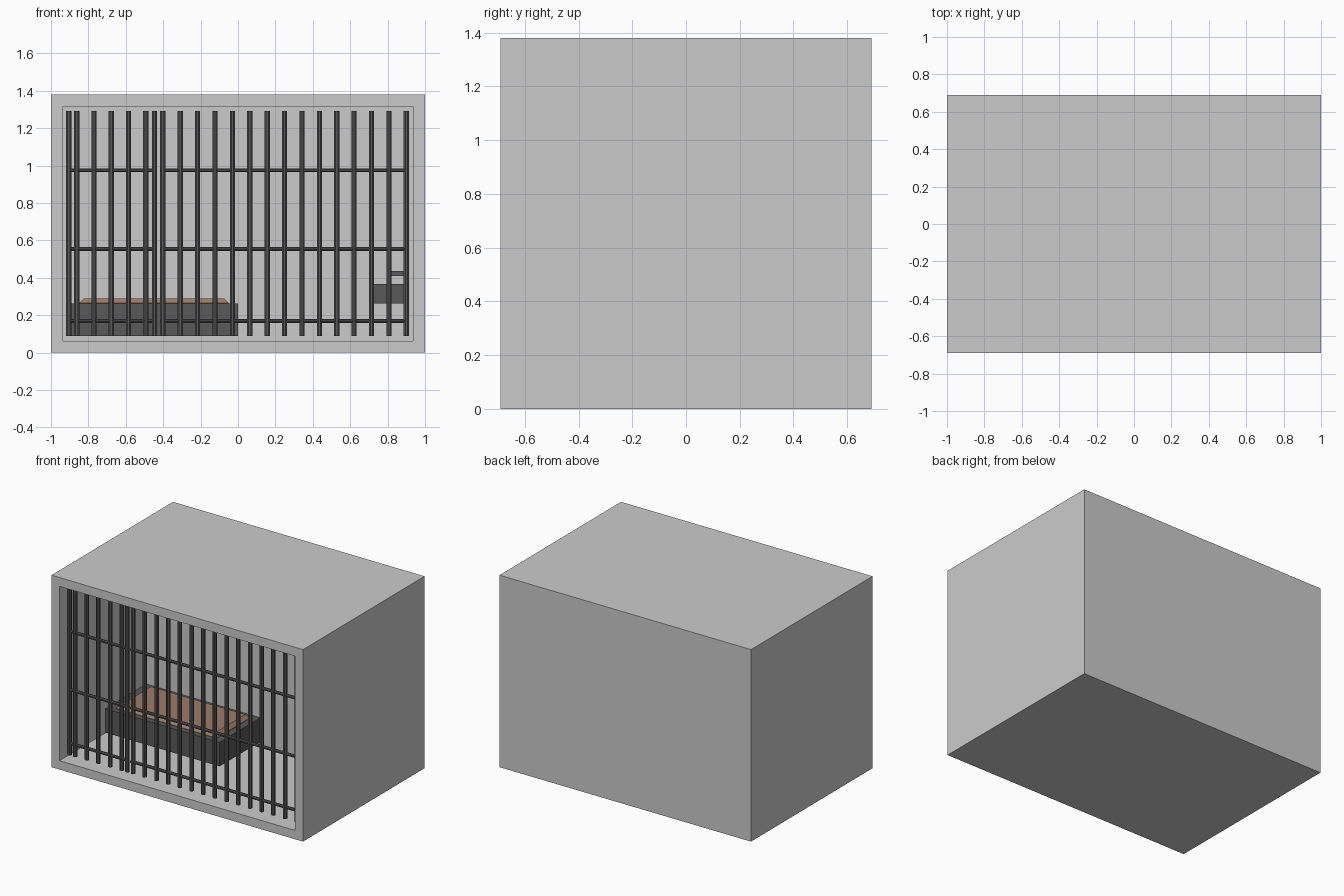
import bpy, bmesh
from math import pi
from mathutils import Matrix, Vector

if "Cube" in bpy.data.objects:
    bpy.data.objects.remove(bpy.data.objects["Cube"])


def material(name, rgb):
    m = bpy.data.materials.new(name)
    m.diffuse_color = (*rgb, 1)
    m.use_nodes = True
    m.node_tree.nodes["Principled BSDF"].inputs["Base Color"].default_value = m.diffuse_color
    return m


metal = material("dark_metal", (0.1, 0.1, 0.1))
cloth = material("brown_cloth", (0.33, 0.2, 0.14))


def finish(bm, name, mat=None):
    bmesh.ops.recalc_face_normals(bm, faces=bm.faces)
    me = bpy.data.meshes.new(name)
    bm.to_mesh(me)
    bm.free()
    ob = bpy.data.objects.new(name, me)
    bpy.context.collection.objects.link(ob)
    if mat:
        me.materials.append(mat)
    return ob


def box_bm(lo, hi):
    lo, hi = Vector(lo), Vector(hi)
    bm = bmesh.new()
    bmesh.ops.create_cube(bm, size=1, matrix=Matrix.Translation((lo + hi) / 2)
                          @ Matrix.Diagonal((*(hi - lo), 1)))
    return bm


def recess(bm, direction, rim, depth):
    """Inset the face looking along direction and push it inwards."""
    d = Vector(direction)
    bm.normal_update()
    face = max(bm.faces, key=lambda f: f.normal.dot(d))
    bmesh.ops.inset_region(bm, faces=[face], thickness=rim)
    inner = bmesh.ops.extrude_discrete_faces(bm, faces=[face])["faces"][0]
    bmesh.ops.translate(bm, verts=inner.verts, vec=-d * depth)


def rod(bm, a, b, radius):
    a, b = Vector(a), Vector(b)
    rot = (b - a).to_track_quat('Z', 'Y').to_matrix().to_4x4()
    bmesh.ops.create_cone(bm, cap_ends=True, segments=8, radius1=radius, radius2=radius,
                          depth=(b - a).length,
                          matrix=Matrix.Translation((a + b) / 2) @ rot @ Matrix.Rotation(pi / 8, 4, 'Z'))


# Cell shell with open front
bm = box_bm((-1, -0.69, 0), (1, 0.69, 1.38))
recess(bm, (0, -1, 0), 0.09, 0.945)
finish(bm, "cell_shell")

BAR_Y, BAR_R, RAIL_R = -0.617, 0.015, 0.011
RAILS = (0.17, 0.555, 0.975)


def grille(name, xs, x0, x1):
    bm = bmesh.new()
    for x in xs:
        rod(bm, (x, BAR_Y, 0.088), (x, BAR_Y, 1.292), BAR_R)
    for z in RAILS:
        rod(bm, (x0, BAR_Y, z), (x1, BAR_Y, z), RAIL_R)
    finish(bm, name, metal)


# Door and fixed bars
grille("door_bars", [-0.905] + [-0.862 + 0.0923 * i for i in range(5)] + [-0.447], -0.905, -0.447)
grille("fixed_bars", [-0.402 + 0.093 * i for i in range(15)], -0.418, 0.91)

# Bunk and mattress with sloped edge
finish(box_bm((-0.91, -0.21, 0.09), (0, 0.255, 0.262)), "bunk_base", metal)
bm = box_bm((-0.85, -0.17, 0.255), (-0.05, 0.215, 0.29))
top = [e for e in bm.edges if all(v.co.z > 0.28 for v in e.verts)]
bmesh.ops.bevel(bm, geom=top, offset=0.025, segments=1, affect='EDGES', profile=0.5)
finish(bm, "mattress", cloth)

# Wall basin and spout
bm = box_bm((0.72, -0.14, 0.262), (0.91, 0.1, 0.368))
recess(bm, (0, 0, 1), 0.025, 0.07)
finish(bm, "basin", metal)
finish(box_bm((0.81, -0.035, 0.41), (0.91, -0.005, 0.437)), "spout", metal)
